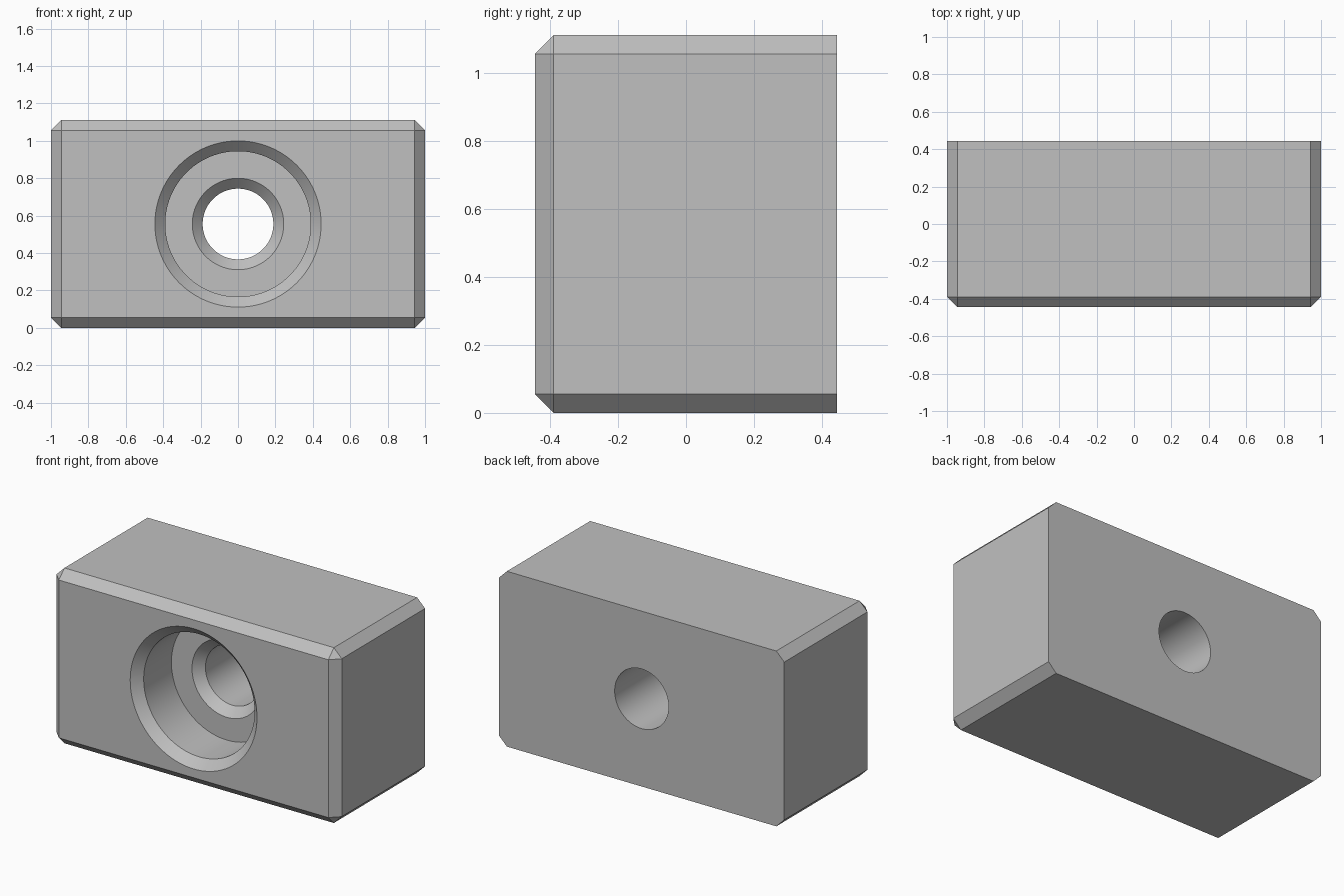
import bpy
import bmesh
from math import radians
from mathutils import Matrix, Vector

WIDTH, DEPTH, HEIGHT = 2.0, 0.889, 1.111
CHAMFER = 0.0555
FRONT = -DEPTH / 2

if "Cube" in bpy.data.objects:
    bpy.data.objects.remove(bpy.data.objects["Cube"], do_unlink=True)

grey = bpy.data.materials.new("plain grey")
grey.use_nodes = True
colour = (0.527, 0.527, 0.527, 1)
grey.diffuse_color = colour
grey.node_tree.nodes["Principled BSDF"].inputs["Base Color"].default_value = colour


def add_object(name, bm):
    mesh = bpy.data.meshes.new(name)
    bmesh.ops.recalc_face_normals(bm, faces=bm.faces)
    bm.to_mesh(mesh)
    bm.free()
    mesh.materials.append(grey)
    obj = bpy.data.objects.new(name, mesh)
    bpy.context.collection.objects.link(obj)
    return obj


# Block: chamfer the front rim and the four edges running front to back
bm = bmesh.new()
bmesh.ops.create_cube(bm, size=1)
bmesh.ops.scale(bm, vec=(WIDTH, DEPTH, HEIGHT), verts=bm.verts)
bmesh.ops.translate(bm, vec=(0, 0, HEIGHT / 2), verts=bm.verts)
edges = [e for e in bm.edges if any(v.co.y < 0 for v in e.verts)]
bmesh.ops.bevel(bm, geom=edges, offset=CHAMFER, offset_type='OFFSET',
                segments=1, profile=0.5, affect='EDGES')
block = add_object("mounting_block", bm)

# Stepped hole: (radius, distance behind the front face), spun around y
bore, hole, floor = 0.389, 0.189, 0.333
over = 0.1
profile = [
    (0, -over), (bore + CHAMFER + over, -over),
    (bore + CHAMFER, 0), (bore, CHAMFER), (bore, floor),
    (hole + CHAMFER, floor), (hole, floor + CHAMFER),
    (hole, DEPTH + over), (0, DEPTH + over),
]
bm = bmesh.new()
points = [bm.verts.new((r, FRONT + d, HEIGHT / 2)) for r, d in profile]
lines = [bm.edges.new(pair) for pair in zip(points, points[1:])]
bmesh.ops.spin(bm, geom=points + lines, cent=(0, 0, HEIGHT / 2), axis=(0, 1, 0),
               angle=radians(360), steps=96)
bmesh.ops.remove_doubles(bm, verts=bm.verts, dist=0.0005)
cutter = add_object("hole_cutter", bm)
cutter.hide_render = True

# Cut the hole and keep the result as plain mesh
cut = block.modifiers.new("stepped hole", 'BOOLEAN')
cut.operation = 'DIFFERENCE'
cut.solver = 'EXACT'
cut.object = cutter
bpy.ops.object.select_all(action='DESELECT')
block.select_set(True)
bpy.context.view_layer.objects.active = block
bpy.ops.object.modifier_apply(modifier=cut.name)
bpy.data.objects.remove(cutter, do_unlink=True)
bpy.ops.object.shade_smooth_by_angle(angle=radians(30))
